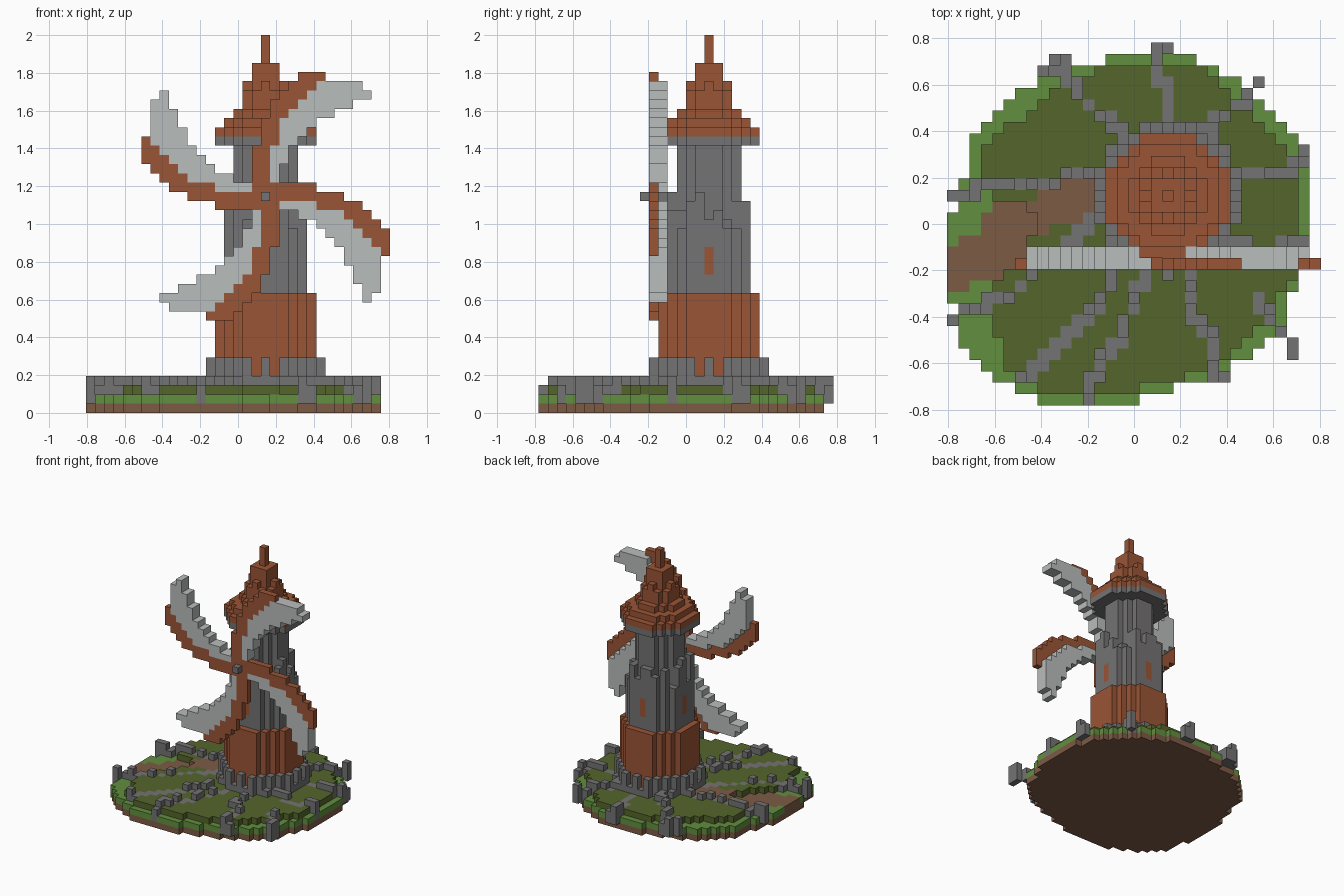
import bpy
import bmesh
import random
from mathutils import Vector

random.seed(4)
if "Cube" in bpy.data.objects:
    bpy.data.objects.remove(bpy.data.objects["Cube"])

CELL = 2 / 41
ORIGIN = Vector((-16.5, -16, 0)) * CELL
AXIS_X, AXIS_Y, HUB_Z = 19, 18, 23


def material(name, red, green, blue):
    linear = [((c / 255 + 0.055) / 1.055) ** 2.4 for c in (red, green, blue)] + [1]
    mat = bpy.data.materials.new(name)
    mat.use_nodes = True
    mat.diffuse_color = linear
    mat.node_tree.nodes["Principled BSDF"].inputs["Base Color"].default_value = linear
    return mat


WOOD = material("wood", 154, 85, 53)
STONE = material("stone", 117, 115, 116)
CLOTH = material("sail_cloth", 185, 189, 187)
GRASS = material("dark_grass", 85, 102, 44)
LIGHT_GRASS = material("light_grass", 97, 143, 63)
DIRT = material("dirt", 125, 91, 69)


def block_part(name, cells):
    """Mesh with the exposed faces of a {(x, y, z): material} block set."""
    bm = bmesh.new()
    corners = {}
    mats = list(dict.fromkeys(cells.values()))

    def vertex(p):
        if p not in corners:
            corners[p] = bm.verts.new(ORIGIN + Vector(p) * CELL)
        return corners[p]

    for cell, mat in cells.items():
        for axis in range(3):
            for side in (0, 1):
                near = list(cell)
                near[axis] += 2 * side - 1
                if tuple(near) in cells:
                    continue
                loop = []
                for a, b in ((0, 0), (1, 0), (1, 1), (0, 1)):
                    p = list(cell)
                    p[axis] += side
                    p[(axis + 1) % 3] += a
                    p[(axis + 2) % 3] += b
                    loop.append(vertex(tuple(p)))
                face = bm.faces.new(loop if side else loop[::-1])
                face.material_index = mats.index(mat)
    mesh = bpy.data.meshes.new(name)
    bm.to_mesh(mesh)
    bm.free()
    for mat in mats:
        mesh.materials.append(mat)
    obj = bpy.data.objects.new(name, mesh)
    bpy.context.collection.objects.link(obj)
    return obj


def inside(outline, x, y):
    hit = False
    for (ax, ay), (bx, by) in zip(outline, outline[1:] + outline[:1]):
        if (ay > y) != (by > y) and x < ax + (y - ay) * (bx - ax) / (by - ay):
            hit = not hit
    return hit


def area(outline):
    return {(x, y) for x in range(33) for y in range(32)
            if inside(outline, x + 0.5, y + 0.5)}


def trail(*points):
    cells = set()
    for a, b in zip(points, points[1:]):
        a, b = Vector(a), Vector(b)
        steps = int((b - a).length * 4)
        for i in range(steps + 1):
            p = a.lerp(b, i / steps)
            cells.add((round(p.x), round(p.y)))
    return cells


def disc(radius):
    span = range(-int(radius), int(radius) + 1)
    return {(AXIS_X + x, AXIS_Y + y) for x in span for y in span
            if x * x + y * y <= radius * radius}


def stack(plan, low, high, mat):
    return {(x, y, z): mat for x, y in plan for z in range(low, high)}


# Ground outlines
island = area([(16, 31), (21, 31), (25, 29), (28, 27), (30, 25), (31, 23), (32, 19),
               (32, 13), (29, 6), (26, 4), (22, 2), (15, 0), (8, 0), (8, 1), (5, 2),
               (1, 5), (1, 9), (0, 10), (0, 16), (1, 17), (2, 23), (7, 28), (12, 30)])
lawn = area([(14, 30), (22, 30), (25, 28), (28, 25), (30, 23), (31, 18), (31, 12),
             (27, 6), (25, 4), (20, 2), (15, 1), (9, 1), (5, 3), (4, 10), (7, 13),
             (8, 17), (3, 19), (3, 22), (6, 25), (10, 28)])
dirt_path = area([(8, 20), (14, 20), (14, 17), (11, 16), (7, 15), (7, 13), (5, 11),
                  (0, 10), (0, 14), (3, 15), (4, 18), (8, 18)])

# Radiating stone trails
trails = set().union(
    trail((0, 18), (3, 19), (9, 19), (10, 20), (13, 20)),
    trail((9, 30), (11, 27), (13, 25), (15, 24)),
    trail((18, 31), (18, 29), (19, 27), (19, 24)),
    trail((27, 28), (24, 25), (22, 24)),
    trail((31, 22), (30, 20), (26, 20), (24, 19)),
    trail((31, 14), (27, 13), (25, 14), (24, 15)),
    trail((21, 11), (21, 8), (23, 5), (23, 2), (24, 2)),
    trail((17, 11), (16, 9), (15, 6), (13, 3), (12, 0)),
    trail((14, 11), (13, 8), (10, 6), (8, 3), (6, 2)),
    trail((13, 16), (10, 14), (8, 12), (5, 9), (1, 8), (0, 7)),
    trail((27, 9), (28, 7), (30, 5), (30, 4)),
    {(8, 29), (10, 30), (19, 31)})

ground = stack(island, 0, 1, DIRT)
ground.update(stack(island - trails, 1, 2, LIGHT_GRASS))
ground.update(stack(lawn - trails, 2, 3, GRASS))
for x, y in dirt_path - trails:
    ground[x, y, 2 if (x, y) in lawn else 1] = DIRT
block_part("ground", ground)

stones = stack(trails, 1, 3, STONE)
for x, y in sorted(trails):
    if random.random() < 0.35:
        stones[x, y, 3] = STONE
block_part("stone_trails", stones)

# Tower footing with uneven stone posts
footing = stack(disc(6.5) - disc(5.5), 3, 4, STONE)
for x, y, z in list(footing):
    if (x + y) % 2:
        footing.update(stack([(x, y)], 4, 6, STONE))
block_part("footing", footing)

# Plank skirt and stone tower
block_part("wooden_base", stack(disc(5.5), 3, 13, WOOD))
tower = stack(disc(3.5), 13, 29, STONE)
for column in sorted(disc(4.5) - disc(3.5)):
    tower.update(stack([column], 13, random.randint(20, 24), STONE))
for dx, dy in ((4, 0), (-4, 0), (0, 4), (0, -4)):
    tower.update(stack([(AXIS_X + dx, AXIS_Y + dy)], 15, 18, WOOD))
block_part("tower", tower)

# Collar and stepped roof
block_part("roof_collar", stack(disc(5.5), 29, 30, STONE))
roof = {}
for low, high, radius in ((30, 31, 5.5), (31, 32, 4.5), (32, 33, 3.5), (33, 35, 2.5),
                          (35, 36, 2), (36, 38, 1.5), (38, 41, 0.5)):
    roof.update(stack(disc(radius), low, high, WOOD))
block_part("roof", roof)

# Hub and four curved sails, one arm turned in quarter steps
block_part("hub", {(AXIS_X, y, HUB_Z): STONE for y in range(11, 14)})
spar_top = [1, 1, 1, 1, 1, 0, 0, 0, -1, -1, -2, -3, -4]
spar_low = [0, 0, 0, 0, 0, -1, -1, -1, -2, -3, -4, -5, -6]
cloth_low = [0, -1, -1, -2, -2, -3, -4, -5, -7, -9, -11, -10, -6]
for turn, name in enumerate(("right_sail", "upper_sail", "left_sail", "lower_sail")):
    sail = {}
    for reach, (top, low, hem) in enumerate(zip(spar_top, spar_low, cloth_low), 1):
        for drop in range(hem, top + 1):
            u, w = reach, drop
            for _ in range(turn):
                u, w = -w, u
            spar = drop >= low
            for y in (12,) if spar else (12, 13):
                sail[AXIS_X + u, y, HUB_Z + w] = WOOD if spar else CLOTH
    block_part(name, sail)
